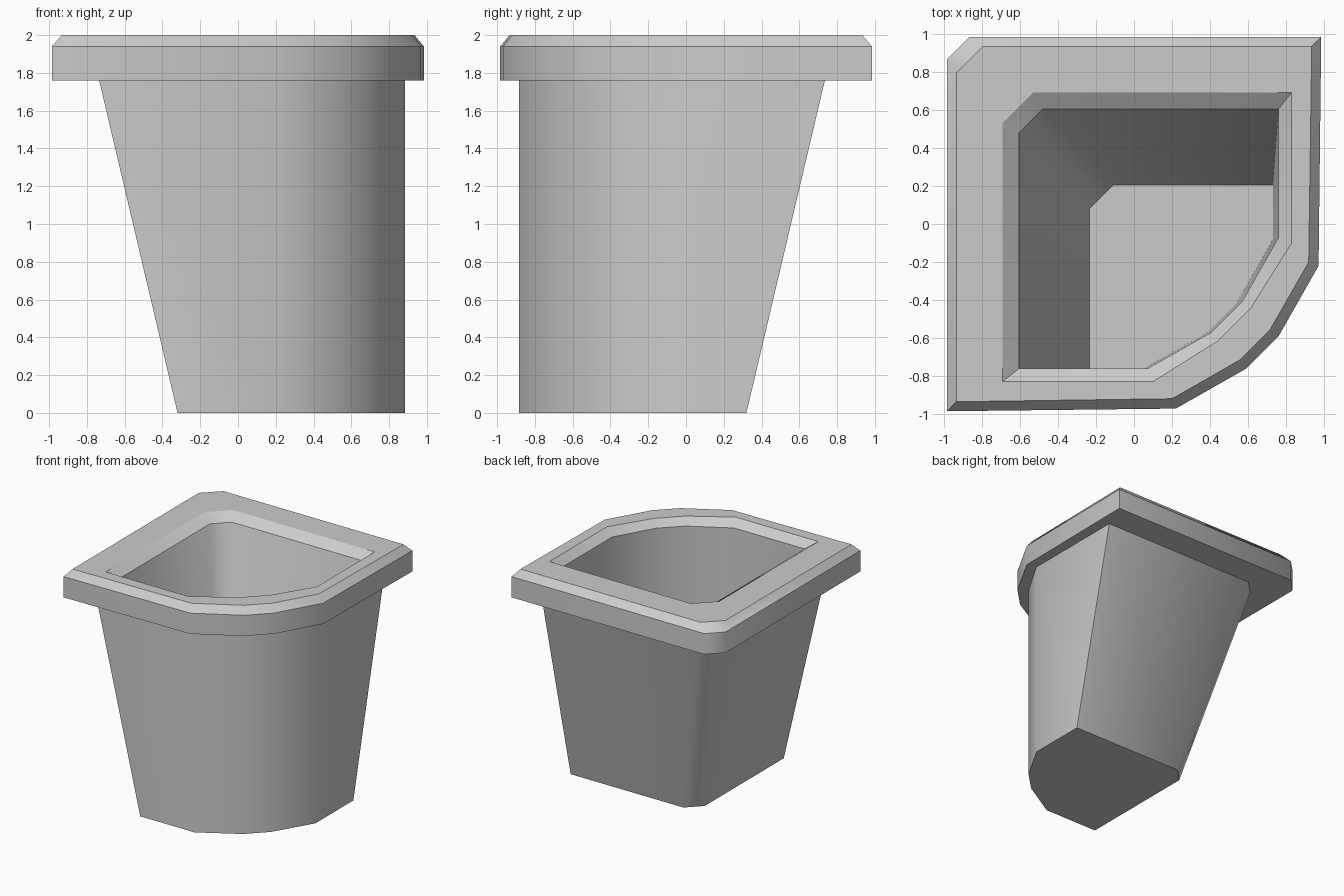
import bpy
import bmesh

if "Cube" in bpy.data.objects:
    bpy.data.objects.remove(bpy.data.objects["Cube"], do_unlink=True)

grey = bpy.data.materials.new("plain grey")
grey.use_nodes = True
colour = (0.6, 0.6, 0.6, 1)
grey.diffuse_color = colour
grey.node_tree.nodes["Principled BSDF"].inputs["Base Color"].default_value = colour


def section(back, chamfer, side, arc_a, arc_b, shift=0):
    """Quarter-round outline, mirrored across the diagonal of the pot."""
    half = [(chamfer - back, back), (side, back), arc_a, arc_b]
    whole = half + [(-y, -x) for x, y in reversed(half)]
    return [(x + shift, y + shift) for x, y in whole]


# Outlines from the underside, up the outside, over the rim, down the inside
foot = section(0.32, 0.12, 0.883, (0.883, -0.20), (0.69, -0.53))
neck = section(0.735, 0.12, 0.883, (0.883, -0.20), (0.69, -0.53))
rim = section(0.984, 0.12, 0.984, (0.97, -0.22), (0.76, -0.59))
rim_top = section(0.934, 0.14, 0.934, (0.918, -0.20), (0.715, -0.555))
lip = section(0.69, 0.16, 0.828, (0.828, -0.10), (0.615, -0.44))
throat = section(0.605, 0.125, 0.76, (0.76, -0.07), (0.57, -0.405))
floor = section(0.22, 0.125, 0.745, (0.745, -0.065), (0.555, -0.40), -0.015)

levels = [(foot, 0), (neck, 1.76), (rim, 1.76), (rim, 1.94),
          (rim_top, 2), (lip, 2), (throat, 1.94), (floor, 0.15)]

# Bridge the outlines into one closed shell
bm = bmesh.new()
rings = [[bm.verts.new((x, y, z)) for x, y in outline] for outline, z in levels]
count = len(foot)
for low, high in zip(rings, rings[1:]):
    for i in range(count):
        j = (i + 1) % count
        bm.faces.new((low[i], low[j], high[j], high[i]))
bm.faces.new(rings[0])
bm.faces.new(rings[-1])
bmesh.ops.recalc_face_normals(bm, faces=bm.faces)

# Smooth round the curve and the chamfer; crisp outlines and square corners
for face in bm.faces:
    face.smooth = True
outline_of = {v: n for n, ring in enumerate(rings) for v in ring}
for edge in bm.edges:
    a, b = edge.verts
    along_outline = outline_of[a] == outline_of[b]
    edge.smooth = not along_outline and edge.calc_face_angle() < 0.9

mesh = bpy.data.meshes.new("corner_pot")
bm.to_mesh(mesh)
bm.free()
mesh.materials.append(grey)
pot = bpy.data.objects.new("corner_pot", mesh)
bpy.context.collection.objects.link(pot)
